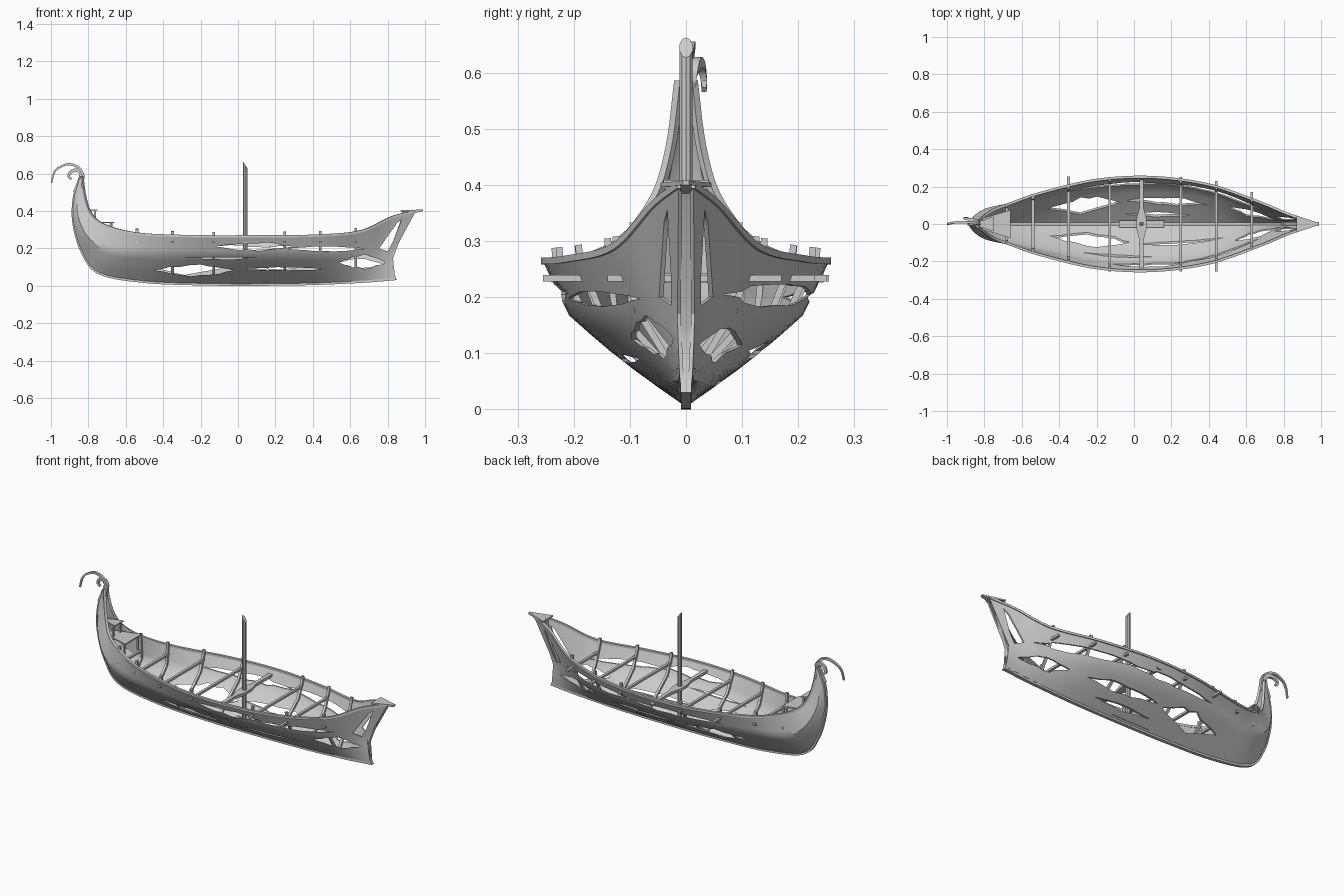
import bpy, bmesh, math, random
from mathutils import Vector

random.seed(7)
cube = bpy.data.objects.get("Cube")
if cube:
    bpy.data.objects.remove(cube, do_unlink=True)

GREY = (0.6, 0.6, 0.6, 1)
wood = bpy.data.materials.new("weathered_grey_wood")
wood.use_nodes = True
wood.diffuse_color = GREY
wood.node_tree.nodes["Principled BSDF"].inputs["Base Color"].default_value = GREY


def finish(name, bm):
    bmesh.ops.recalc_face_normals(bm, faces=bm.faces)
    mesh = bpy.data.meshes.new(name)
    bm.to_mesh(mesh)
    bm.free()
    mesh.materials.append(wood)
    obj = bpy.data.objects.new(name, mesh)
    bpy.context.collection.objects.link(obj)
    return obj


def smooth(points, steps=8):
    """Catmull-Rom curve through the points."""
    p = [Vector(q) for q in points]
    p = [2 * p[0] - p[1]] + p + [2 * p[-1] - p[-2]]
    out = []
    for a, b, c, d in zip(p, p[1:], p[2:], p[3:]):
        for i in range(steps):
            t = i / steps
            out.append((2 * b + (c - a) * t + (2 * a - 5 * b + 4 * c - d) * t * t
                        + (3 * b - a - 3 * c + d) * t ** 3) / 2)
    return out + [p[-2]]


def sweep(name, path, wide, deep, ref=(0, 1, 0), sides=4, taper=1.0):
    """Sweep a polygon section along a path; ref is the width direction."""
    bm = bmesh.new()
    path = [Vector(q) for q in path]
    rings = []
    for i, p in enumerate(path):
        tangent = (path[min(i + 1, len(path) - 1)] - path[max(i - 1, 0)]).normalized()
        u = Vector(ref)
        u = (u - tangent * u.dot(tangent)).normalized()
        v = tangent.cross(u)
        size = 1 + (taper - 1) * i / (len(path) - 1)
        if sides == 4:
            corners = [(1, 1), (-1, 1), (-1, -1), (1, -1)]
        else:
            corners = [(math.cos(math.tau * k / sides), math.sin(math.tau * k / sides))
                       for k in range(sides)]
        rings.append([bm.verts.new(p + size * (u * wide * a + v * deep * b)) for a, b in corners])
    for r, s in zip(rings, rings[1:]):
        for k in range(sides):
            n = (k + 1) % sides
            bm.faces.new((r[k], r[n], s[n], s[k]))
    bm.faces.new(rings[0])
    bm.faces.new(rings[-1])
    return finish(name, bm)


def prism(bm, outline, offset):
    """Extrude a flat 3D outline by an offset vector."""
    face = bm.faces.new([bm.verts.new(p) for p in outline])
    new = bmesh.ops.extrude_face_region(bm, geom=[face])["geom"]
    bmesh.ops.translate(bm, vec=offset, verts=[v for v in new if isinstance(v, bmesh.types.BMVert)])


# Guide lines of the hull: keel, chine and gunwale
keel = smooth([(x, 0, z) for x, z in (
    (-.845, .57), (-.875, .46), (-.875, .33), (-.83, .18), (-.74, .07), (-.5, .025),
    (-.2, .012), (.1, .01), (.4, .014), (.65, .025), (.76, .033), (.84, .04))])
chine = smooth([
    (-.842, .012, .575), (-.858, .022, .47), (-.85, .045, .36), (-.79, .08, .25),
    (-.68, .105, .19), (-.5, .14, .175), (-.2, .19, .17), (.1, .205, .17),
    (.4, .17, .17), (.65, .08, .17), (.76, .035, .17), (.825, .012, .17)])
gunwale = smooth([
    (-.835, .012, .585), (-.82, .025, .48), (-.795, .045, .4), (-.75, .075, .345),
    (-.66, .11, .305), (-.5, .165, .275), (-.2, .235, .265), (.1, .25, .265),
    (.4, .21, .268), (.65, .125, .29), (.82, .055, .365), (.95, .01, .4)])


def at_x(line, x):
    """Point on a guide line nearest to a station."""
    return min(line, key=lambda p: abs(p.x - x) + (1 if p.z > .5 else 0))


def side_point(p, side):
    return Vector((p.x, p.y * side, p.z))


# Broken gaps: pointed, splintered openings as (start, end, low, high)
GAPS = {
    -1: [(-.12, .3, .185, .235), (.26, .68, .18, .215), (-.45, -.02, .05, .115),
         (.02, .48, .08, .1), (.54, .79, .085, .165), (-.28, .1, .14, .155)],
    1: [(-.36, .2, .18, .22), (.16, .72, .18, .23), (-.46, -.08, .06, .14),
        (-.04, .4, .085, .125), (.5, .78, .08, .15), (-.05, .3, .04, .06)],
}
WINDOW = [(.755, .2), (.8, .185), (.83, .24), (.875, .355), (.85, .335), (.8, .265)]


def splinter(x0, x1, z0, z1):
    n = 9
    mid, half = (z0 + z1) / 2, (z1 - z0) / 2
    low, high = [], []
    for i in range(1, n):
        x = x0 + (x1 - x0) * (i + random.uniform(-.4, .4)) / n
        reach = min(1, 2.5 * min(i, n - i) / n)
        low.append((x, mid - half * reach * random.uniform(.6, 1.1)))
        high.append((x, mid + half * reach * random.uniform(.6, 1.1)))
    return [(x0, mid)] + low + [(x1, mid)] + high[::-1]


def hull_side(name, side):
    bm = bmesh.new()
    rows = []
    for k, c, g in zip(keel, chine, gunwale):
        k = k + Vector((0, .007, .004))
        section = [k.lerp(c, i / 5) + Vector((0, .008 * c.y / .2 * math.sin(math.pi * i / 5), 0))
                   for i in range(5)]
        section += [c.lerp(g, i / 4) for i in range(5)]
        rows.append([bm.verts.new(side_point(p, side)) for p in section])
    for r, s in zip(rows, rows[1:]):
        for j in range(len(r) - 1):
            bm.faces.new((r[j], r[j + 1], s[j + 1], s[j]))
    hull = finish(name, bm)
    shell = hull.modifiers.new("thickness", "SOLIDIFY")
    shell.thickness, shell.offset = .007, 0

    # Cut the splintered gaps, then drop the cutter
    bm = bmesh.new()
    for outline in [splinter(*gap) for gap in GAPS[side]] + [WINDOW]:
        prism(bm, [(x, side * .001, z) for x, z in outline], (0, side * .4, 0))
    cutter = finish("gap_cutter", bm)
    cutter.hide_render = True
    cut = hull.modifiers.new("gaps", "BOOLEAN")
    cut.operation, cut.solver, cut.use_self, cut.object = "DIFFERENCE", "EXACT", True, cutter
    graph = bpy.context.evaluated_depsgraph_get()
    mesh = bpy.data.meshes.new_from_object(hull.evaluated_get(graph))
    hull.modifiers.clear()
    hull.data = mesh
    bpy.data.objects.remove(cutter, do_unlink=True)


for side, label in ((-1, "right"), (1, "left")):
    hull_side(label + "_hull", side)
    sweep(label + "_gunwale_rail", [side_point(p, side) for p in gunwale], .006, .007, (0, 0, 1))

# Keel and rising stem, sternpost and its cap
sweep("keel_and_stem", keel, .009, .01)
bm = bmesh.new()
post = [(.85, .03), (.825, .09), (.83, .15), (.86, .23), (.9, .34), (.925, .385), (.99, .4),
        (.88, .405), (.87, .35), (.83, .24), (.8, .16), (.79, .08), (.78, .035)]
prism(bm, [(x, -.01, z) for x, z in post], (0, .02, 0))
finish("sternpost", bm)
bm = bmesh.new()
prism(bm, [(.87, -.045, .396), (.99, -.005, .4), (.99, .005, .4), (.87, .045, .396)], (0, 0, .008))
finish("sternpost_cap", bm)

# Curled stem head and the long thin crest
sweep("stem_curl", smooth([(-.868, 0, .5), (-.845, .005, .56), (-.838, .012, .6), (-.86, .02, .618),
                           (-.892, .028, .61), (-.905, .032, .585), (-.89, .032, .57)]),
      .011, .014, taper=.4)
sweep("stem_crest", smooth([(-.85, 0, .53), (-.828, 0, .58), (-.85, .005, .63), (-.905, .01, .65),
                            (-.96, .008, .63), (-.985, .003, .6), (-.997, 0, .55)]),
      .009, .008, taper=.5)

# Cross beams and the ribs below them: station, right end, left end
BEAMS = [(-.68, -.11, .11), (-.54, -.15, .16), (-.35, -.21, .255), (-.13, -.255, .25),
         (.25, -.255, .25), (.44, -.255, .23), (.63, -.14, .17)]
for x, right, left in BEAMS:
    sweep("cross_beam", [(x, right, .234), (x, left, .234)], .007, .006, (1, 0, 0))
    k, c, g = (at_x(line, x) for line in (keel, chine, gunwale))
    for side in (-1, 1):
        path = [(x, 0, k.z + .012), (x, c.y * .95 * side, c.z + .005),
                (x, (g.y - .012) * side, g.z), (x, (g.y - .01) * side, g.z + .024)]
        sweep("rib", path, .007, .006, (1, 0, 0))

# Mast with a broken top, its partner beam and step
mast = sweep("mast", [(.04, 0, .02), (.04, 0, .645)], .012, .012, (1, 0, 0), sides=10)
for v in mast.data.vertices:
    if v.co.z > .5:
        v.co.z -= (v.co.x - .04) * 1.5
bm = bmesh.new()
partner = [(.028, -.24), (.052, -.24), (.05, -.09), (.066, -.03), (.066, .03), (.05, .09),
           (.052, .245), (.028, .245), (.03, .09), (.014, .03), (.014, -.03), (.03, -.09)]
prism(bm, [(x, y, .226) for x, y in partner], (0, 0, .016))
finish("mast_partner", bm)
sweep("mast_step", [(-.08, 0, .03), (.16, 0, .03)], .02, .012)

# Small raised decks behind the stem, with legs
for name, x0, x1, y0, y1, z in (("lower_deck", -.81, -.66, .03, .075, .335),
                                ("upper_deck", -.825, -.75, .015, .04, .402)):
    bm = bmesh.new()
    prism(bm, [(x0, -y0, z), (x1, -y1, z), (x1, y1, z), (x0, y0, z)], (0, 0, .007))
    finish(name, bm)
    for side in (-1, 1):
        sweep("deck_leg", [(x1 - .015, side * y1 * .8, z - .08), (x1 - .015, side * y1 * .8, z)],
              .005, .005)

# Smooth the curved surfaces and keep the edges sharp
for obj in bpy.context.scene.objects:
    obj.select_set(obj.type == "MESH")
bpy.context.view_layer.objects.active = mast
bpy.ops.object.shade_smooth_by_angle(angle=math.radians(30))
